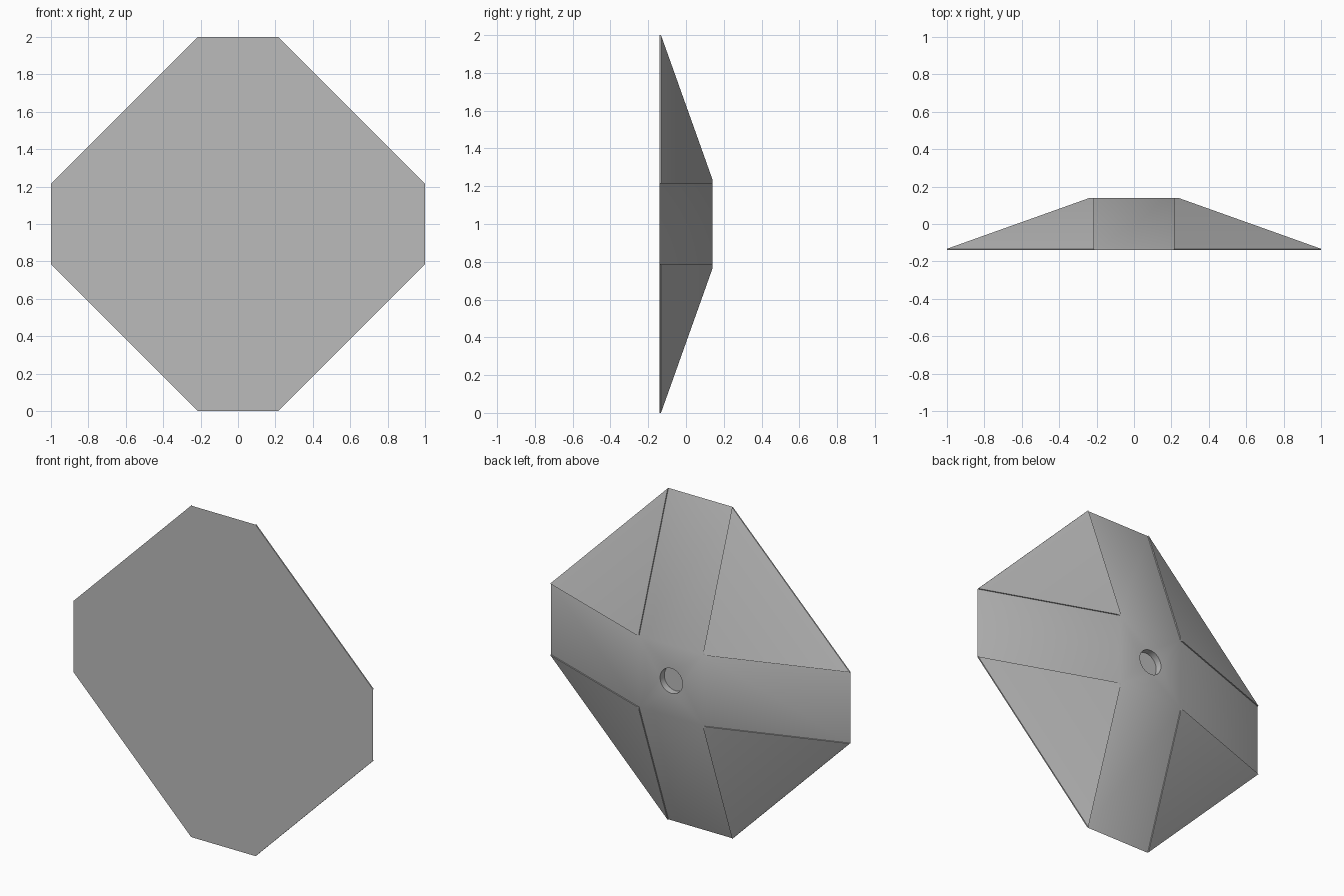
import bpy, bmesh, math
from mathutils import Matrix, Vector

cube = bpy.data.objects.get("Cube")
if cube:
    bpy.data.objects.remove(cube, do_unlink=True)

HALF, ARM = 1.0, 0.215          # half span, half width of the arms
FRONT, BACK = -0.14, 0.14       # flat face and raised centre
STEP = 0.0075                   # how far corner panels stand proud
HOLE_R, HOLE_DEPTH, SIDES = 0.075, 0.04, 32

grey = bpy.data.materials.new("plain_grey")
grey.use_nodes = True
colour = (0.5, 0.5, 0.5, 1)
grey.diffuse_color = colour
grey.node_tree.nodes["Principled BSDF"].inputs["Base Color"].default_value = colour


def finish(bm, name):
    """Turn a bmesh into a smooth-shaded object with sharp edges kept."""
    bmesh.ops.remove_doubles(bm, verts=bm.verts, dist=1e-5)
    bmesh.ops.recalc_face_normals(bm, faces=bm.faces)
    mesh = bpy.data.meshes.new(name)
    bm.to_mesh(mesh)
    bm.free()
    mesh.materials.append(grey)
    obj = bpy.data.objects.new(name, mesh)
    obj.location.z = HALF
    bpy.context.collection.objects.link(obj)
    bpy.ops.object.select_all(action='DESELECT')
    obj.select_set(True)
    bpy.context.view_layer.objects.active = obj
    bpy.ops.object.shade_smooth_by_angle(angle=math.radians(30))
    return obj


def quarter(i):
    return Matrix.Rotation(i * math.pi / 2, 3, 'Y')


# Body: octagonal front, four sloping arms, square centre with a blind hole
bm = bmesh.new()
outer, centre = [], []
for i in range(4):
    r = quarter(i)
    outer += [bm.verts.new(r @ Vector((s * ARM, FRONT, HALF))) for s in (-1, 1)]
    centre.append(bm.verts.new(r @ Vector((ARM, BACK, ARM))))
bm.faces.new(outer)
for i in range(4):
    left, right = outer[2 * i], outer[2 * i + 1]
    bm.faces.new((left, right, centre[i], centre[i - 1]))
    bm.faces.new((right, outer[(2 * i + 2) % 8], centre[i]))


def ring(y):
    return [bm.verts.new((HOLE_R * math.cos(a), y, HOLE_R * math.sin(a)))
            for a in (2 * math.pi * k / SIDES for k in range(SIDES))]


rim, floor = ring(BACK), ring(BACK - HOLE_DEPTH)
bm.faces.new(floor)
for k in range(SIDES):
    n = (k + 1) % SIDES
    bm.faces.new((rim[k], rim[n], floor[n], floor[k]))
border = [e for e in bm.edges if len(e.link_faces) == 1]
bmesh.ops.triangle_fill(bm, edges=border, use_beauty=True, normal=(0, 1, 0))
finish(bm, "body")

# Corner panels: thin raised triangles, trimmed level with the centre
trim = ARM + STEP * (HALF - ARM) / (BACK - FRONT)
for i, name in enumerate(("upper_left", "lower_left", "lower_right", "upper_right")):
    bm = bmesh.new()
    r = quarter(i)
    a, b, c, top_a, top_b, c1, c2 = [bm.verts.new(r @ Vector(p)) for p in (
        (ARM, FRONT, HALF), (HALF, FRONT, ARM), (ARM, BACK, ARM),
        (ARM, FRONT + STEP, HALF), (HALF, FRONT + STEP, ARM),
        (trim, BACK, ARM), (ARM, BACK, trim))]
    for f in ((top_a, top_b, c1, c2), (a, b, top_b, top_a), (b, c, c1, top_b),
              (c, a, top_a, c2), (c, c2, c1), (a, c, b)):
        bm.faces.new(f)
    finish(bm, name + "_panel")
